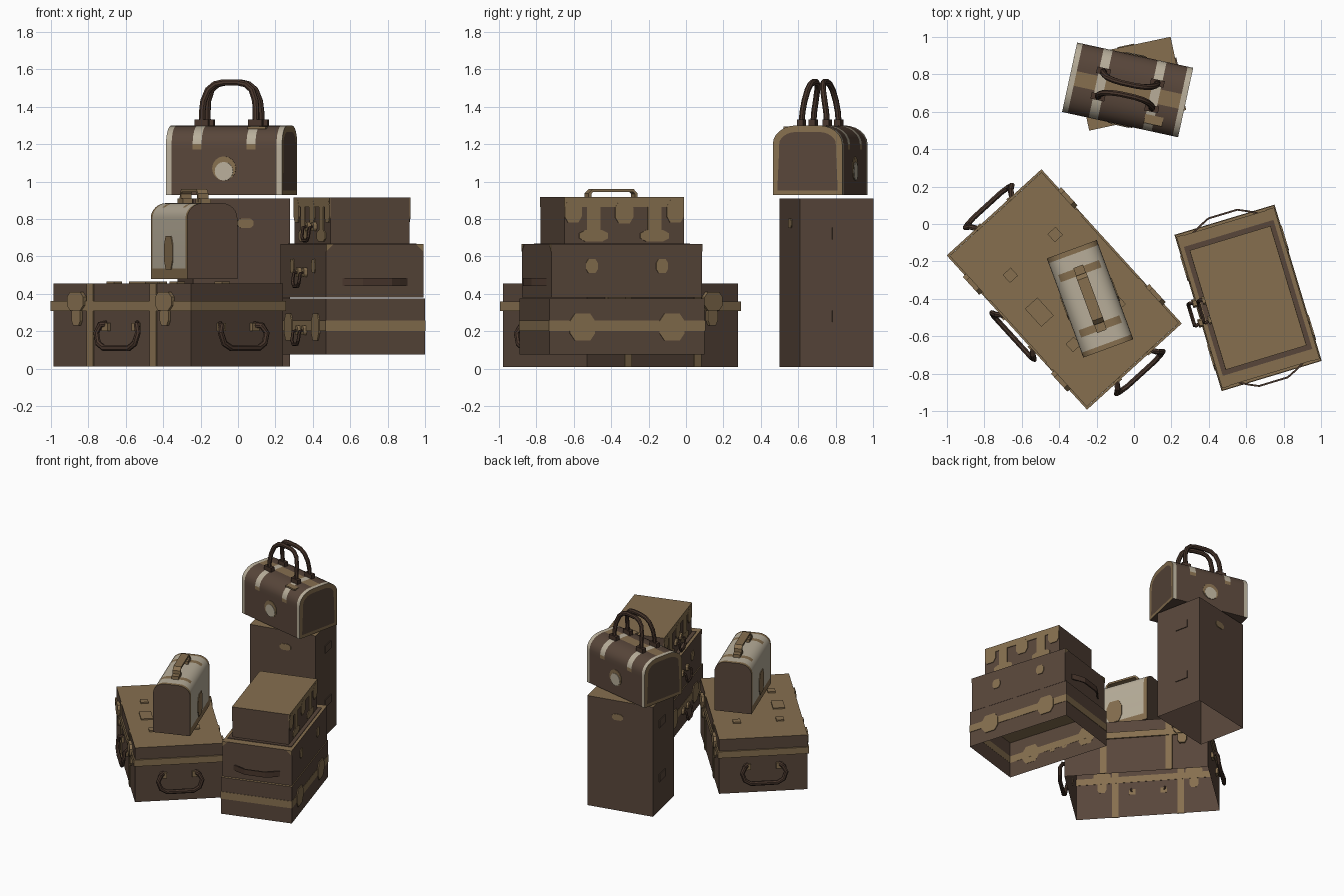
import bpy, bmesh, math
from mathutils import Matrix, Vector

if "Cube" in bpy.data.objects:
    bpy.data.objects.remove(bpy.data.objects["Cube"])


def material(name, r, g, b):
    m = bpy.data.materials.new(name)
    m.diffuse_color = [((c / 255 + 0.055) / 1.055) ** 2.4 for c in (r, g, b)] + [1]
    m.use_nodes = True
    m.node_tree.nodes["Principled BSDF"].inputs["Base Color"].default_value = m.diffuse_color
    return m


BROWN = material("brown_leather", 88, 70, 58)
TAN = material("tan_leather", 134, 111, 79)
CREAM = material("cream_canvas", 184, 174, 154)
DARK = material("dark_handle_leather", 72, 54, 44)


def frame(x, y, deg):
    return Matrix.Translation((x, y, 0)) @ Matrix.Rotation(math.radians(deg), 4, 'Z')


def finish(name, bm, G, mats, smooth=False):
    bmesh.ops.recalc_face_normals(bm, faces=bm.faces)
    me = bpy.data.meshes.new(name)
    bm.to_mesh(me)
    bm.free()
    for m in mats:
        me.materials.append(m)
    ob = bpy.data.objects.new(name, me)
    bpy.context.collection.objects.link(ob)
    ob.matrix_world = G
    if smooth:
        bpy.ops.object.select_all(action='DESELECT')
        ob.select_set(True)
        bpy.context.view_layer.objects.active = ob
        bpy.ops.object.shade_smooth_by_angle(angle=math.radians(35))
    return ob


def box(name, G, mat, c, s, top=None, open_bottom=False):
    bm = bmesh.new()
    bmesh.ops.create_cube(bm, size=1, matrix=Matrix.Translation(c) @ Matrix.Diagonal((*s, 1)))
    bm.normal_update()
    for f in list(bm.faces):
        if top and f.normal.z > 0.5:
            f.material_index = 1
        if open_bottom and f.normal.z < -0.5:
            bm.faces.remove(f)
    return finish(name, bm, G, [mat, top or mat])


def band(name, G, mat, lx, ly, z0, z1, thick):
    """Belt around a case, open above and below."""
    bm = bmesh.new()
    bmesh.ops.create_cube(bm, size=1, matrix=Matrix.Translation((0, 0, (z0 + z1) / 2))
                          @ Matrix.Diagonal((lx, ly, z1 - z0, 1)))
    bm.normal_update()
    bmesh.ops.delete(bm, geom=[f for f in bm.faces if abs(f.normal.z) > 0.5], context='FACES_ONLY')
    ob = finish(name, bm, G, [mat])
    mod = ob.modifiers.new("thickness", 'SOLIDIFY')
    mod.thickness, mod.offset = thick, -1


def plate(name, G, mat, pts, y, t=0.006):
    """Flat outline in x-z, raised outward from a side at y."""
    bm = bmesh.new()
    s = math.copysign(1, y)
    f = bm.faces.new([bm.verts.new((px, y - s * 0.001, pz)) for px, pz in pts])
    r = bmesh.ops.extrude_face_region(bm, geom=[f])
    bmesh.ops.translate(bm, vec=(0, s * t, 0), verts=[v for v in r['geom'] if isinstance(v, bmesh.types.BMVert)])
    finish(name, bm, G, [mat])


def rect(x, z0, z1, w):
    return [(x - w / 2, z0), (x + w / 2, z0), (x + w / 2, z1), (x - w / 2, z1)]


def octagon(x, z, w, h):
    a, b = w / 2, h / 2
    return [(x + i * a, z + j * b) for i, j in ((-1, -.45), (-.6, -1), (.6, -1), (1, -.45),
                                                (1, .45), (.6, 1), (-.6, 1), (-1, .45))]


def disc(x, z, r, n=16):
    return [(x + r * math.cos(i * math.tau / n), z + r * math.sin(i * math.tau / n)) for i in range(n)]


def sweep(name, G, mat, pts, n, ra, rb, sides=8):
    """Sweep an oval (or, with 4 sides, a strap) along a path."""
    bm = bmesh.new()
    pts, n, rings = [Vector(p) for p in pts], Vector(n), []
    k = math.sqrt(2) if sides == 4 else 1
    for i, p in enumerate(pts):
        t = (pts[min(i + 1, len(pts) - 1)] - pts[max(i - 1, 0)]).normalized()
        a = (n - t * n.dot(t)).normalized()
        b = t.cross(a)
        rings.append([bm.verts.new(p + k * (a * ra * math.cos(q) + b * rb * math.sin(q)))
                      for q in [math.tau * (j + .5) / sides for j in range(sides)]])
    for r0, r1 in zip(rings, rings[1:]):
        for j in range(sides):
            bm.faces.new((r0[j], r0[j - 1], r1[j - 1], r1[j]))
    bm.faces.new(rings[0])
    bm.faces.new(rings[-1])
    finish(name, bm, G, [mat], sides > 4)


def mirror_path(half):
    return [(-x, y, z) for x, y, z in half] + [(x, y, z) for x, y, z in reversed(half)]


def arch_case(name, G, w, z0, z1, rx, rz, extra_z, top_y, xs, rule, border=0):
    """Round-topped case along x; rule(x, y, z) gives the colour of each skin face."""
    half = [(w / 2, z) for z in [z0] + extra_z]
    for i in range(7):
        q = math.pi / 2 * i / 6
        half.append((w / 2 - rx + rx * math.cos(q), z1 - rz + rz * math.sin(q)))
    half.append((top_y, z1))
    prof = half + [(-y, z) for y, z in reversed(half)]
    bm = bmesh.new()
    rings = [[bm.verts.new((x, y, z)) for y, z in prof] for x in xs]
    for r0, r1 in zip(rings, rings[1:]):
        for j in range(len(prof)):
            f = bm.faces.new((r0[j], r0[j - 1], r1[j - 1], r1[j]))
            f.material_index = rule(*f.calc_center_median()) if j else 0
    for ring in (rings[0], rings[-1]):
        cap = bm.faces.new(ring)
        cap.normal_update()
        if border:
            rim = bmesh.ops.inset_region(bm, faces=[cap], thickness=border)
            for f in rim['faces']:
                f.material_index = 1
    finish(name, bm, G, [BROWN, TAN, CREAM], True)


# Large trunk
T = frame(-0.373, -0.35, -47.7)
box("trunk_body", T, BROWN, (0, 0, 0.2325), (1.09, 0.665, 0.445), TAN, True)
band("trunk_lid_band", T, TAN, 1.115, 0.685, 0.307, 0.36, 0.017)
for s in (-1, 1):
    y = s * 0.3325
    for u in (-1, 1):
        plate("trunk_strap", T, TAN, rect(u * 0.25, 0.01, 0.455, 0.05), y, 0.008)
        plate("trunk_latch", T, TAN, octagon(u * 0.35, 0.36, 0.13, 0.10), y, 0.024)
        plate("trunk_latch_tail", T, TAN, octagon(u * 0.35, 0.28, 0.07, 0.10), y, 0.018)
        box("trunk_top_pad", T, TAN, (u * 0.25, s * 0.162, 0.459), (0.058, 0.058, 0.014))
    E = T @ Matrix.Rotation(s * math.pi / 2, 4, 'Z')
    end = [(0.12, -0.545, 0.235), (0.145, -0.585, 0.23), (0.165, -0.60, 0.19),
           (0.145, -0.605, 0.135), (0.10, -0.61, 0.11)]
    sweep("trunk_end_handle", E, DARK, mirror_path(end), (0, 1, 0), 0.015, 0.018)
    for u in (-1, 1):
        plate("trunk_handle_bracket", E, TAN, rect(u * 0.12, 0.20, 0.245, 0.05), -0.545, 0.02)
side = [(0.12, -0.333, 0.24), (0.145, -0.36, 0.235), (0.165, -0.37, 0.19),
        (0.145, -0.375, 0.135), (0.10, -0.375, 0.11)]
sweep("trunk_front_handle", T, DARK, mirror_path(side), (0, 1, 0), 0.015, 0.018)
for u in (-1, 1):
    plate("trunk_handle_bracket", T, TAN, rect(u * 0.12, 0.20, 0.245, 0.05), -0.3325, 0.02)
box("trunk_top_label", T, TAN, (0, -0.18, 0.459), (0.13, 0.09, 0.012))

# Small round-topped case on the trunk
C = frame(-0.235, -0.40, -69.8)


def case_colour(x, y, z):
    if abs(x) > 0.25 or z < 0.535:
        return 1
    return 1 if 0.135 < abs(x) < 0.18 and abs(y) < 0.12 and z > 0.8 else 2


arch_case("small_case_body", C, 0.285, 0.48, 0.885, 0.09, 0.08, [0.535], 0.04,
          [-.2825, -.255, -.178, -.137, .137, .178, .255, .2825], case_colour)
for s in (-1, 1):
    plate("small_case_patch", C, TAN, octagon(0, 0.62, 0.13, 0.18), s * 0.1425)
    box("small_case_handle_mount", C, TAN, (s * 0.14, 0, 0.895), (0.09, 0.055, 0.03))
sweep("small_case_handle", C, TAN, mirror_path([(0.132, 0, 0.89), (0.132, 0, 0.935), (0.115, 0, 0.953)]),
      (0, 1, 0), 0.03, 0.008, 4)

# Tall case standing at the back
B = frame(-0.022, 0.75, 12)
box("tall_case_body", B, BROWN, (0, 0, 0.46), (0.53, 0.40, 0.90), TAN, True)
for s in (-1, 1):
    plate("tall_case_label", B, TAN, octagon(0.02, 0.777, 0.09, 0.05), s * 0.20)
    for z in (0.28, 0.722):
        box("tall_case_side_plate", B, BROWN, (s * 0.265, 0.03, z), (0.014, 0.11, 0.062))

# Round-topped travel bag
D = frame(-0.034, 0.717, -12.3)


def bag_colour(x, y, z):
    if abs(x) > 0.285:
        return 2
    if 0.12 < abs(x) < 0.175 and z > 1.17:
        return 2 if z > 1.2 else 1
    return 1 if abs(y) < 0.045 and z > 1.25 else 0


arch_case("travel_bag_body", D, 0.38, 0.928, 1.30, 0.13, 0.10, [1.172], 0.04,
          [-.3175, -.287, -.172, -.123, .123, .172, .287, .3175], bag_colour, 0.035)
for s in (-1, 1):
    plate("travel_bag_emblem", D, TAN, disc(0, 1.07, 0.065), s * 0.19, 0.005)
    plate("travel_bag_emblem_centre", D, CREAM, disc(0, 1.055, 0.05), s * 0.19, 0.008)
    bag_path = [(0.147, 0.07, 1.30), (0.147, 0.065, 1.37), (0.142, 0.055, 1.43),
                (0.12, 0.042, 1.49), (0.085, 0.034, 1.52), (0.04, 0.03, 1.53)]
    sweep("travel_bag_handle", D, DARK, mirror_path([(x, s * y, z) for x, y, z in bag_path]),
          (0, 1, 0), 0.016, 0.018)
    for u in (-1, 1):
        box("travel_bag_handle_ring", D, DARK, (u * 0.147, s * 0.07, 1.31), (0.075, 0.035, 0.045))
box("travel_bag_tag", D, TAN, (0.17, -0.108, 1.287), (0.10, 0.09, 0.012))

# Stack of three suitcases
P = frame(0.61, -0.395, -73.2)
box("lower_suitcase", P, BROWN, (0, 0, 0.225), (0.867, 0.553, 0.30), TAN, True)
band("lower_suitcase_band", P, TAN, 0.873, 0.559, 0.20, 0.258, 0.006)
box("middle_suitcase", P, BROWN, (0, 0, 0.522), (0.84, 0.545, 0.286), TAN)
box("middle_suitcase_top_trim", P, BROWN, (0, 0, 0.666), (0.72, 0.50, 0.008))
box("upper_suitcase", P, BROWN, (0, 0, 0.7905), (0.667, 0.441, 0.251), TAN)
for s in (-1, 1):
    y = s * 0.2205
    plate("upper_suitcase_trim", P, TAN, rect(0, 0.865, 0.916, 0.667), y)
    plate("upper_suitcase_drop", P, TAN, octagon(0, 0.835, 0.10, 0.12), y, 0.007)
    for u in (-1, 1):
        plate("upper_suitcase_column", P, TAN, rect(u * 0.17, 0.70, 0.87, 0.075), y)
        plate("upper_suitcase_foot", P, TAN, octagon(u * 0.17, 0.71, 0.16, 0.06), y, 0.007)
        plate("upper_suitcase_corner", P, TAN, octagon(u * 0.285, 0.84, 0.095, 0.12), y, 0.007)
        plate("middle_suitcase_patch", P, TAN, octagon(u * 0.196, 0.548, 0.065, 0.075), s * 0.2725)
        plate("lower_suitcase_clasp", P, TAN, octagon(u * 0.25, 0.222, 0.14, 0.145), s * 0.2765, 0.008)
    # end straps and corner trims of the middle case
    E = P @ Matrix.Rotation(s * math.pi / 2, 4, 'Z')
    strap = [(0.18, -0.418, 0.463), (0.13, -0.445, 0.463), (0.08, -0.468, 0.463)]
    sweep("middle_suitcase_end_strap", E, DARK, mirror_path(strap), (0, 0, 1), 0.022, 0.005, 4)
    for u in (-1, 1):
        plate("middle_suitcase_corner", E, TAN,
              [(u * 0.272, 0.665), (u * 0.23, 0.665), (u * 0.272, 0.625)], -0.42, 0.004)
# front clasp handle on each suitcase
for y, z in ((-0.2765, 0.19), (-0.2725, 0.50), (-0.2205, 0.745)):
    for u in (-1, 1):
        plate("suitcase_handle_mount", P, TAN, octagon(u * 0.055, z + 0.015, 0.045, 0.05), y, 0.02)
    ring = [(0.055, y, z + 0.015), (0.062, y - 0.035, z + 0.01),
            (0.058, y - 0.042, z - 0.04), (0.035, y - 0.042, z - 0.06)]
    sweep("suitcase_front_handle", P, DARK, mirror_path(ring), (0, 1, 0), 0.009, 0.01, 6)
